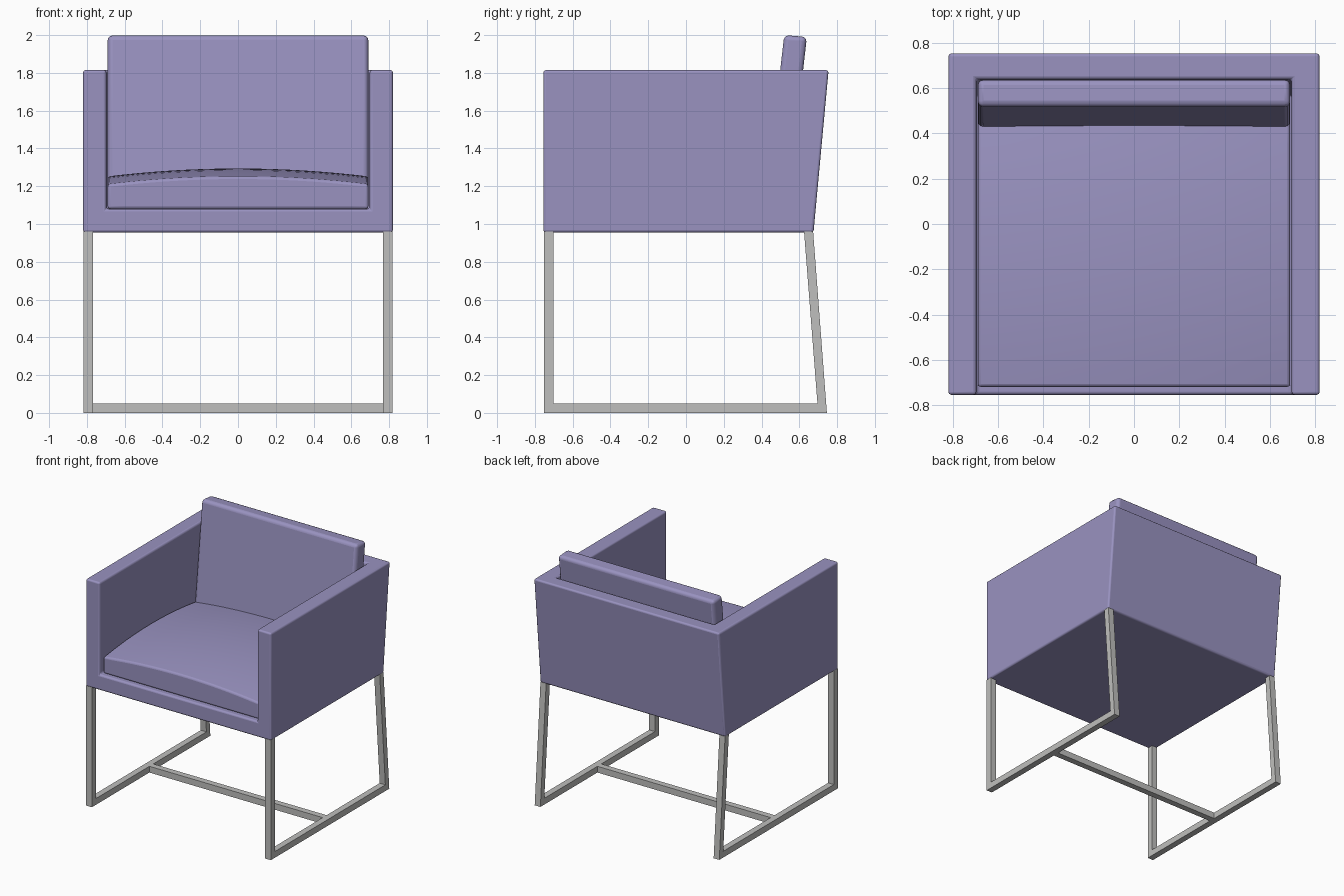
import bpy, bmesh

if "Cube" in bpy.data.objects:
    bpy.data.objects.remove(bpy.data.objects["Cube"], do_unlink=True)


def material(name, rgb):
    m = bpy.data.materials.new(name)
    m.use_nodes = True
    m.diffuse_color = (*rgb, 1)
    m.node_tree.nodes["Principled BSDF"].inputs["Base Color"].default_value = (*rgb, 1)
    return m


FABRIC = material("lavender fabric", (0.32, 0.29, 0.53))
METAL = material("grey metal", (0.52, 0.52, 0.51))


def finish(name, bm, mat):
    bmesh.ops.recalc_face_normals(bm, faces=bm.faces)
    mesh = bpy.data.meshes.new(name)
    bm.to_mesh(mesh)
    bm.free()
    ob = bpy.data.objects.new(name, mesh)
    bpy.context.collection.objects.link(ob)
    mesh.materials.append(mat)
    return ob


def prism(name, profile, x0, x1, mat):
    """Side outline of (y, z) points, swept from x0 to x1."""
    bm = bmesh.new()
    face = bm.faces.new([bm.verts.new((x0, y, z)) for y, z in profile])
    ext = bmesh.ops.extrude_face_region(bm, geom=[face])["geom"]
    verts = [v for v in ext if isinstance(v, bmesh.types.BMVert)]
    bmesh.ops.translate(bm, verts=verts, vec=(x1 - x0, 0, 0))
    return finish(name, bm, mat)


def select(ob):
    bpy.ops.object.select_all(action="DESELECT")
    ob.select_set(True)
    bpy.context.view_layer.objects.active = ob


def soften(ob, width, segments=3):
    select(ob)
    bpy.ops.object.shade_smooth_by_angle(angle=0.8)
    bev = ob.modifiers.new("rounded edges", "BEVEL")
    bev.width, bev.segments = width, segments
    bev.limit_method, bev.angle_limit = "ANGLE", 0.7
    bpy.ops.object.modifier_move_to_index(modifier=bev.name, index=0)
    ob.modifiers.new("even shading", "WEIGHTED_NORMAL").keep_sharp = True


# Upholstered shell: arms, back and seat base in one hollowed block
shell = prism("shell", [(-0.755, 0.955), (0.675, 0.955), (0.755, 1.815), (-0.755, 1.815)],
              -0.82, 0.82, FABRIC)
hollow = prism("hollow_cutter", [(-1, 1.08), (0.572, 1.08), (0.666, 2.1), (-1, 2.1)],
               -0.697, 0.697, FABRIC)
hollow.hide_render = True
cut = shell.modifiers.new("hollow", "BOOLEAN")
cut.operation, cut.object, cut.solver = "DIFFERENCE", hollow, "EXACT"
select(shell)
bpy.ops.object.modifier_apply(modifier=cut.name)
bpy.data.objects.remove(hollow, do_unlink=True)
soften(shell, 0.014)

# Leaning back cushion
back = prism("back_cushion", [(0.415, 1.082), (0.535, 1.072), (0.64, 1.99), (0.52, 2.0)],
             -0.69, 0.69, FABRIC)
soften(back, 0.025)

# Crowned seat cushion
W, Y0, Y1 = 0.69, -0.72, 0.45
mid, half = (Y0 + Y1) / 2, (Y1 - Y0) / 2
bm = bmesh.new()
bmesh.ops.create_grid(bm, x_segments=16, y_segments=12, size=1)
top = list(bm.verts)
ext = bmesh.ops.extrude_face_region(bm, geom=list(bm.faces), use_keep_orig=True)["geom"]
bottom = [v for v in ext if isinstance(v, bmesh.types.BMVert)]
for v in top:
    v.co.z = 1.21 + 0.042 * (1 - v.co.x ** 2) + 0.042 * (1 - v.co.y ** 2)
for v in bottom:
    v.co.z = 1.08
for v in bm.verts:
    v.co.x *= W
    v.co.y = mid + v.co.y * half
soften(finish("seat_cushion", bm, FABRIC), 0.014)

# Square-tube side frames: front leg, floor rail and splayed back leg
T = 0.05
for side, s in (("left", 1), ("right", -1)):
    x0, x1 = s * (0.817 - T), s * 0.817
    prism(side + "_front_leg", [(-0.752, T), (-0.702, T), (-0.702, 0.96), (-0.752, 0.96)],
          x0, x1, METAL)
    prism(side + "_floor_rail", [(-0.752, 0), (0.746, 0), (0.742, T), (-0.752, T)],
          x0, x1, METAL)
    prism(side + "_back_leg", [(0.696, T), (0.742, T), (0.673, 0.96), (0.625, 0.96)],
          x0, x1, METAL)

# Crossbar joining the floor rails
prism("crossbar", [(-T / 2, 0), (T / 2, 0), (T / 2, T), (-T / 2, T)], -0.767, 0.767, METAL)
